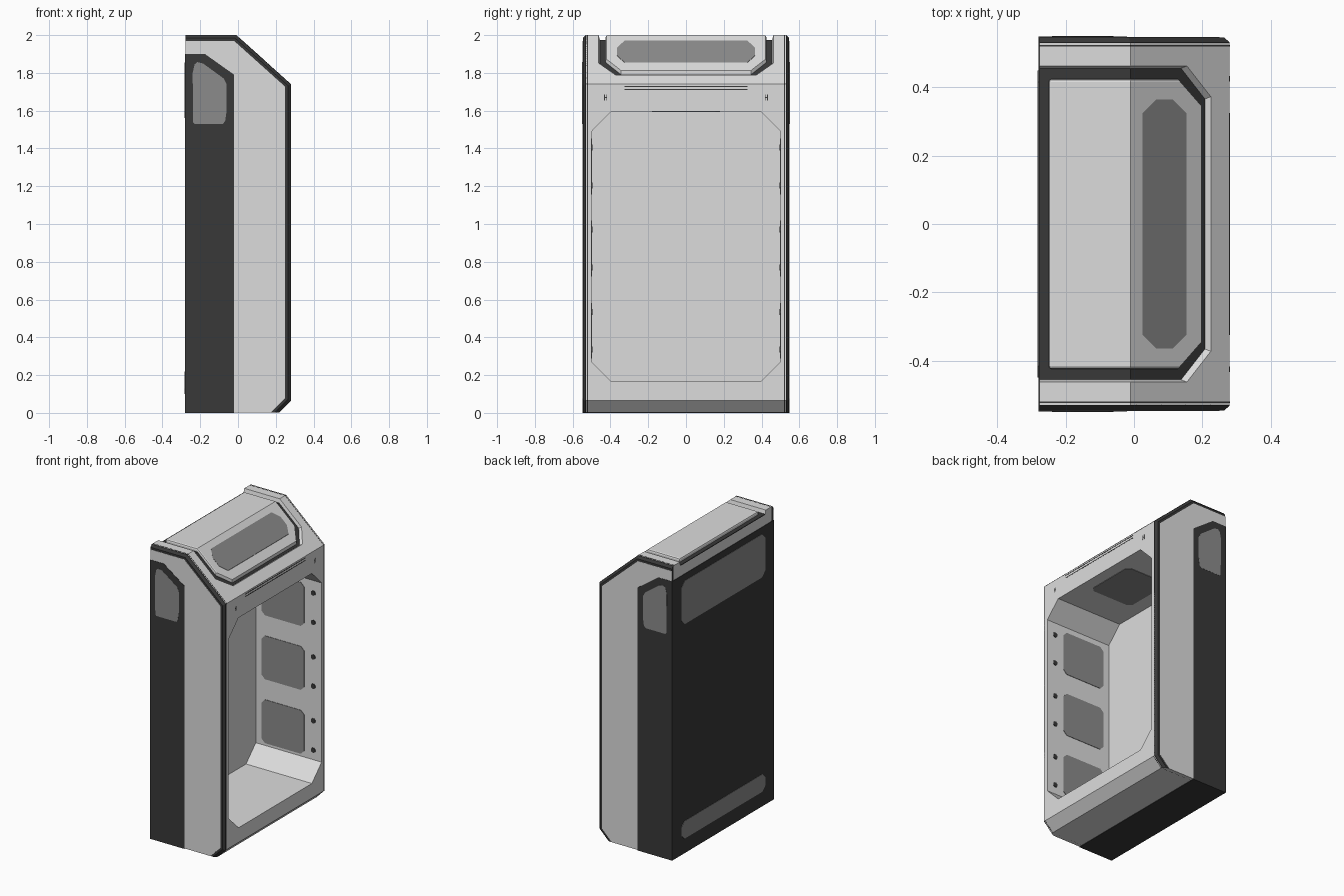
import bpy, bmesh, math

if "Cube" in bpy.data.objects:
    bpy.data.objects.remove(bpy.data.objects["Cube"])


def material(name, v):
    m = bpy.data.materials.new(name)
    m.diffuse_color = (v, v, v, 1)
    m.use_nodes = True
    m.node_tree.nodes["Principled BSDF"].inputs["Base Color"].default_value = m.diffuse_color
    return m


LIGHT = material("light_grey", 0.72)
MID = material("mid_grey", 0.26)
DARK = material("charcoal", 0.04)


def build(name, verts, faces, mat):
    bm = bmesh.new()
    vs = [bm.verts.new(v) for v in verts]
    for f in faces:
        bm.faces.new([vs[i] for i in f])
    bmesh.ops.recalc_face_normals(bm, faces=bm.faces)
    me = bpy.data.meshes.new(name)
    bm.to_mesh(me)
    bm.free()
    me.materials.append(mat)
    ob = bpy.data.objects.new(name, me)
    bpy.context.collection.objects.link(ob)
    return ob


def loft(name, axis, rings, mat):
    """Closed solid through (position, 2D outline) rings along an axis."""
    put = {'x': lambda t, u, v: (t, u, v),
           'y': lambda t, u, v: (u, t, v),
           'z': lambda t, u, v: (u, v, t)}[axis]
    n = len(rings[0][1])
    verts = [put(t, u, v) for t, pts in rings for u, v in pts]
    faces = [list(range(n)), list(range(n * (len(rings) - 1), n * len(rings)))]
    for r in range(len(rings) - 1):
        for i in range(n):
            j = (i + 1) % n
            faces.append([r * n + i, r * n + j, r * n + n + j, r * n + n + i])
    return build(name, verts, faces, mat)


def prism(name, axis, a, b, pts, mat):
    return loft(name, axis, [(a, pts), (b, pts)], mat)


def rect(u0, u1, v0, v1, c=0.0):
    """Rectangle with corners cut by c."""
    if not c:
        return [(u0, v0), (u1, v0), (u1, v1), (u0, v1)]
    return [(u0 + c, v0), (u1 - c, v0), (u1, v0 + c), (u1, v1 - c),
            (u1 - c, v1), (u0 + c, v1), (u0, v1 - c), (u0, v0 + c)]


def side_profile(d, x0=-0.277, z0=0.003):
    """Cabinet side outline (x, z), inset by d on the bottom cut, front, slope and top."""
    return [(x0, z0), (0.215 - 1.414 * d + z0, z0), (0.28 - d, 0.065 + 0.414 * d),
            (0.28 - d, 1.74 - 0.447 * d), (-0.01 - 0.383 * d, 2 - d), (x0, 2 - d)]


def top_z(x):
    return 2 - max(0, x + 0.01) * 0.8966


def drape(name, lo_pts, hi_pts, lo, hi, mat, split=True):
    """Slab following the folded top; outlines are 8 points (x, y)."""
    verts = [(x, y, top_z(x) + lo) for x, y in lo_pts] + [(x, y, top_z(x) + hi) for x, y in hi_pts]
    caps = [[0, 1, 6, 7], [1, 2, 3, 4, 5, 6]] if split else [list(range(8))]
    faces = caps + [[i + 8 for i in f] for f in caps]
    faces += [[i, (i + 1) % 8, (i + 1) % 8 + 8, i + 8] for i in range(8)]
    return build(name, verts, faces, mat)


def lid_outline(x0, x1, w, cx=0.07, cy=0.09):
    half = [(x0, -w), (-0.01, -w), (x1 - cx, -w), (x1, -w + cy)]
    return half + [(x, -y) for x, y in reversed(half)]


def cut(ob, cutter):
    m = ob.modifiers.new("cut", 'BOOLEAN')
    m.operation = 'DIFFERENCE'
    m.solver = 'EXACT'
    m.object = cutter
    bpy.context.view_layer.objects.active = ob
    bpy.ops.object.modifier_apply(modifier=m.name)
    bpy.data.objects.remove(cutter)


# Main body with front cavity and lid recess
body = prism("body", 'y', -0.53, 0.53, side_profile(0), LIGHT)
opening = rect(-0.5, 0.5, 0.165, 1.595, 0.105)
cut(body, prism("cavity_cutter", 'x', -0.216, 0.4, opening, LIGHT))
cut(body, drape("lid_cutter", lid_outline(-0.32, 0.205, 0.455), lid_outline(-0.32, 0.245, 0.47),
                -0.03, 0.03, LIGHT))

# Lid, its dark groove floor and its window
ring = lid_outline(-0.277, 0.208, 0.4555)
drape("lid_groove_floor", ring, ring, -0.034, -0.025, DARK)
ring = lid_outline(-0.25, 0.198, 0.425, 0.07, 0.08)
lid = drape("lid", ring, ring, -0.03, 0.0, LIGHT)
bev = lid.modifiers.new("edge", 'BEVEL')
bev.width = 0.01
bev.segments = 2
bev.limit_method = 'ANGLE'
bev.angle_limit = math.radians(60)
ring = rect(0.025, 0.153, -0.365, 0.365, 0.04)
drape("lid_window", ring, ring, -0.004, 0.002, MID, split=False)

# Sides: trim frame, light panel, dark rear shell and window
shell_side = [(-0.28, 0), (-0.02, 0), (-0.02, 1.79), (-0.175, 1.9), (-0.28, 1.9)]
side_window = [(-0.23, 1.53), (-0.08, 1.53), (-0.068, 1.545), (-0.06, 1.6), (-0.06, 1.74),
               (-0.075, 1.77), (-0.185, 1.85), (-0.215, 1.857), (-0.23, 1.845), (-0.24, 1.8), (-0.238, 1.54)]
for s, tag in ((-1, "left"), (1, "right")):
    trim = loft("trim_" + tag, 'y', [(s * 0.528, side_profile(0)), (s * 0.532, side_profile(0)),
                                     (s * 0.546, side_profile(0.016))], DARK)
    trim.data.materials.append(LIGHT)
    for p in trim.data.polygons:
        if p.normal.z < -0.9:
            p.material_index = 1
    prism("trim_line_" + tag, 'y', s * 0.520, s * 0.5235, side_profile(-0.0008), DARK)
    prism("side_panel_" + tag, 'y', s * 0.54, s * 0.5475, side_profile(0.03), LIGHT)
    prism("shell_side_" + tag, 'y', s * 0.54, s * 0.549, shell_side, DARK)
    prism("side_window_" + tag, 'y', s * 0.545, s * 0.55, side_window, MID)

    # Inner wall panels and bolts
    for k, z in enumerate((0.435, 0.87, 1.305)):
        prism(f"inner_panel_{tag}_{k}", 'y', s * 0.497, s * 0.503,
              rect(-0.17, 0.15, z - 0.148, z + 0.148, 0.025), MID)
        for dz in (-0.1, 0.1):
            prism(f"bolt_{tag}_{k}", 'y', s * 0.496, s * 0.503,
                  rect(0.202, 0.232, z + dz - 0.016, z + dz + 0.016, 0.008), DARK)

    # Small catches on the front frame
    for dy in (-0.006, 0.006):
        prism("catch_" + tag, 'x', 0.275, 0.281,
              rect(s * 0.425 + dy - 0.002, s * 0.425 + dy + 0.002, 1.655, 1.685), DARK)
    prism("catch_bar_" + tag, 'x', 0.275, 0.281,
          rect(s * 0.425 - 0.006, s * 0.425 + 0.006, 1.668, 1.672), DARK)

# Ceiling lamp panel
prism("ceiling_panel", 'z', 1.592, 1.598, rect(-0.12, 0.2, -0.18, 0.18, 0.025), MID)

# Front slot
for z in (1.711, 1.728):
    prism("front_slot", 'x', 0.275, 0.281, rect(-0.325, 0.325, z - 0.0025, z + 0.0025), DARK)

# Rear shell, underside and rear windows
prism("shell_back", 'x', -0.28, -0.274, rect(-0.549, 0.549, 0, 1.9), DARK)
prism("shell_bottom", 'z', 0, 0.006, rect(-0.28, -0.02, -0.549, 0.549), DARK)
prism("back_window_top", 'x', -0.282, -0.276, rect(-0.45, 0.45, 1.56, 1.855, 0.035), MID)
prism("back_window_bottom", 'x', -0.282, -0.276, rect(-0.45, 0.45, 0.1, 0.22, 0.03), MID)
